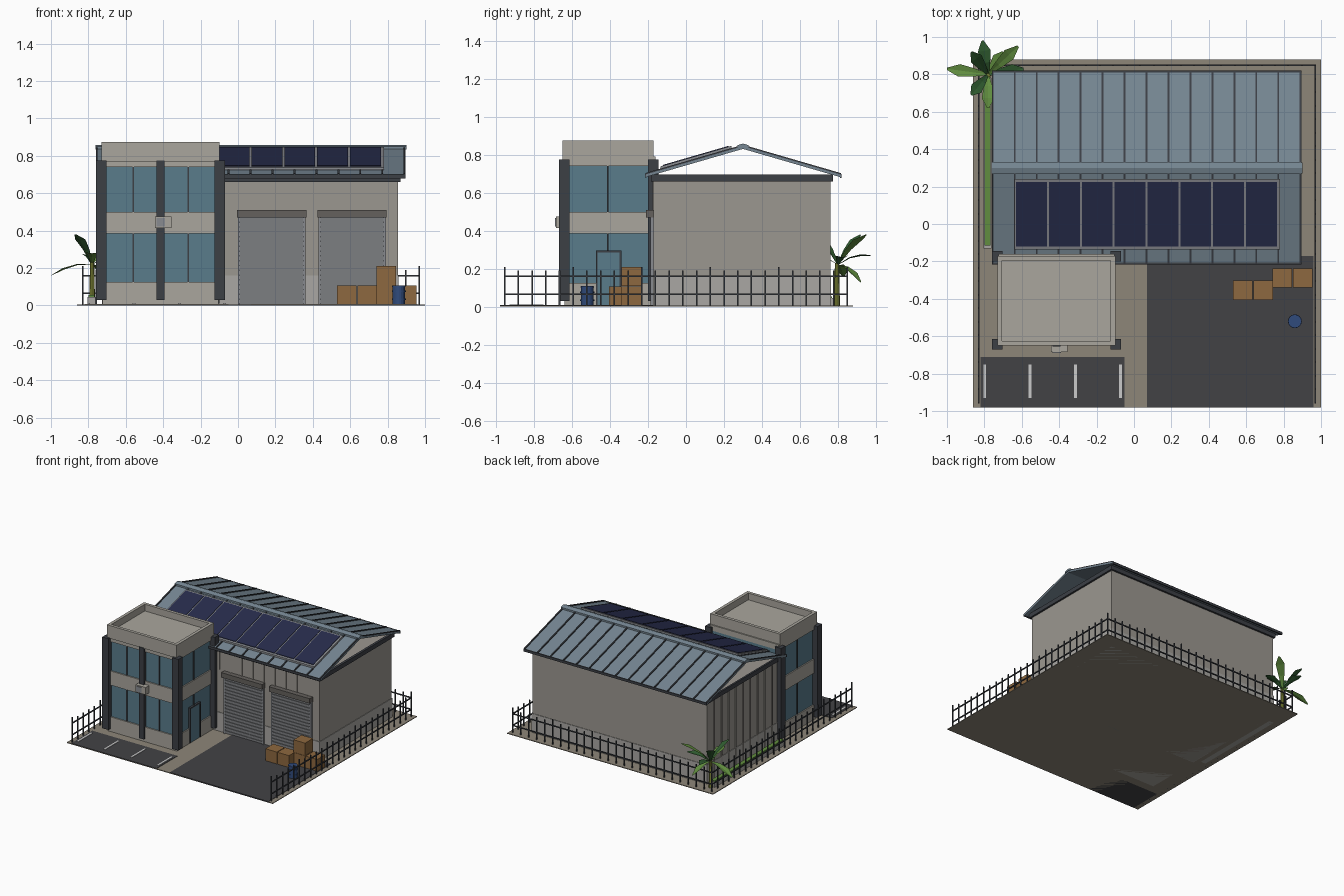
import bpy, bmesh, math
from mathutils import Vector

if "Cube" in bpy.data.objects:
    bpy.data.objects.remove(bpy.data.objects["Cube"])


def mat(name, r, g, b):
    m = bpy.data.materials.new(name)
    m.diffuse_color = (r, g, b, 1)
    m.use_nodes = True
    m.node_tree.nodes["Principled BSDF"].inputs["Base Color"].default_value = m.diffuse_color
    return m


TAN = mat("paving", .27, .24, .19)
ASPHALT = mat("asphalt", .055, .055, .06)
WHITE = mat("white_paint", .6, .6, .6)
WALL = mat("wall", .33, .31, .28)
PLINTH = mat("plinth", .40, .39, .37)
CREAM = mat("cream", .40, .38, .34)
DARK = mat("dark_metal", .045, .05, .06)
GLASS = mat("glass", .10, .20, .26)
ROOF = mat("roof_sheet", .18, .24, .29)
SOLAR = mat("solar_cell", .02, .025, .07)
ALU = mat("aluminium", .25, .26, .28)
SHUTTER = mat("shutter", .20, .21, .22)
HOOD = mat("shutter_hood", .13, .12, .11)
CARD = mat("cardboard", .27, .14, .05)
BLUE = mat("drum_blue", .03, .07, .2)
GREEN = mat("leaf_green", .12, .27, .05)
DEEP = mat("leaf_dark", .03, .11, .03)
TRUNK = mat("trunk", .22, .25, .04)


def finish(name, bm, m):
    bmesh.ops.recalc_face_normals(bm, faces=bm.faces)
    me = bpy.data.meshes.new(name)
    bm.to_mesh(me)
    bm.free()
    me.materials.append(m)
    ob = bpy.data.objects.new(name, me)
    bpy.context.collection.objects.link(ob)
    return ob


def boxes(name, m, *items):
    """Boxes given as (x0, x1, y0, y1, z0, z1), joined in one object."""
    bm = bmesh.new()
    for x0, x1, y0, y1, z0, z1 in items:
        vs = bmesh.ops.create_cube(bm, size=1)["verts"]
        for v in vs:
            v.co = ((x0 + x1) / 2 + v.co.x * (x1 - x0),
                    (y0 + y1) / 2 + v.co.y * (y1 - y0),
                    (z0 + z1) / 2 + v.co.z * (z1 - z0))
    return finish(name, bm, m)


def prisms(name, m, profile, spans):
    """Side profile (y, z) extruded along x for every (x0, x1) span."""
    bm = bmesh.new()
    for x0, x1 in spans:
        f = bm.faces.new([bm.verts.new((x0, y, z)) for y, z in profile])
        g = bmesh.ops.extrude_face_region(bm, geom=[f])["geom"]
        bmesh.ops.translate(bm, vec=(x1 - x0, 0, 0),
                            verts=[v for v in g if isinstance(v, bmesh.types.BMVert)])
    return finish(name, bm, m)


# Ground
boxes("ground_slab", TAN, (-.86, 1, -.98, .88, 0, .006))
boxes("driveway", ASPHALT, (.07, .96, -.98, -.17, 0, .009))
boxes("parking_bay", ASPHALT, (-.82, -.05, -.98, -.71, 0, .009))
boxes("parking_lines", WHITE, *[(-.805 + .242 * i, -.79 + .242 * i, -.93, -.75, .005, .012) for i in range(4)])

# Warehouse body
boxes("warehouse_walls", WALL, (-.72, .855, -.17, .76, 0, .68))
boxes("wall_plinth", PLINTH, (-.724, .859, -.174, .764, 0, .16))
boxes("wall_top_trim", DARK, (-.73, .87, -.185, -.165, .66, .695), (-.73, .87, .755, .775, .66, .695),
      (-.73, -.715, -.185, .775, .66, .695), (.85, .87, -.185, .775, .66, .695))
boxes("front_wall_ribs", WALL, *[(x, x + .008, -.176, -.17, .51, .66) for x in [-.05 + .1 * i for i in range(9)]])
boxes("left_wall_ribs", WALL, *[(-.728, -.72, y, y + .008, 0, .66) for y in [-.08 + .093 * i for i in range(9)]])

# Roller doors
for side, x in (("left", 0), ("right", .43)):
    boxes(side + "_roller_door", SHUTTER, (x + .01, x + .35, -.178, -.165, 0, .475),
          *[(x + .012, x + .348, -.183, -.17, .012 + .0257 * i, .03 + .0257 * i) for i in range(18)])
    boxes(side + "_door_guides", ALU, (x, x + .012, -.188, -.165, 0, .475), (x + .348, x + .36, -.188, -.165, 0, .475))
    boxes(side + "_door_hood", HOOD, (x - .005, x + .365, -.21, -.165, .47, .51))

# Gable roof, open below at both ends
RIDGE, SLOPE = .30, .29


def rz(y, lift=0):
    return .845 - SLOPE * abs(y - RIDGE) + lift


def gable(lo, hi, y0=-.213, y1=.815):
    ys = (y0, RIDGE, y1)
    return [(y, rz(y, lo)) for y in ys] + [(y, rz(y, hi)) for y in reversed(ys)]


prisms("roof_sheet", ROOF, gable(-.014, 0), [(-.76, .895)])
prisms("roof_seams", DARK, gable(-.002, .008),
       [(-.76 + .1174 * i, -.75 + .1174 * i) for i in range(15)])
prisms("ridge_cap", ROOF, gable(-.002, .014, .27, .33), [(-.762, .9)])
boxes("eave_edges", DARK, (-.76, .895, -.217, -.207, .68, .7), (-.76, .895, .81, .82, .678, .698))


# Solar array
def on_slope(y0, y1, lo, hi):
    return [(y0, rz(y0, lo)), (y1, rz(y1, lo)), (y1, rz(y1, hi)), (y0, rz(y0, hi))]


prisms("solar_frame", ALU, on_slope(-.135, .24, .005, .02), [(-.64, .78)])
prisms("solar_panels", SOLAR, on_slope(-.12, .225, .015, .024),
       [(-.63 + .1755 * i, -.465 + .1755 * i) for i in range(8)])

# Office block
X0, X1, Y0, Y1 = -.725, -.105, -.64, -.16
boxes("office_walls", CREAM, (X0, X1, Y0, Y1, 0, .125), (X0, X1, Y0, Y1, .385, .5),
      (X0, X1, Y0, Y1, .74, .79))
boxes("office_glass", GLASS, (X0 + .01, X1 - .01, Y0 + .01, Y1, .12, .39),
      (X0 + .01, X1 - .01, Y0 + .01, Y1, .495, .745))
boxes("parapet", CREAM, (-.73, -.1, -.65, -.625, .77, .875), (-.73, -.1, -.195, -.17, .77, .875),
      (-.73, -.705, -.65, -.17, .77, .875), (-.125, -.1, -.65, -.17, .77, .875),
      (-.71, -.12, -.63, -.19, .79, .82))
boxes("corner_columns", DARK, *[(x, x + .056, y, y + .056, .03, .775)
                                for x in (-.758, -.126) for y in (-.67, -.2)])
boxes("front_centre_column", DARK, (-.435, -.392, -.655, -.62, .03, .775))
bars = []
for z0, z1 in ((.125, .385), (.5, .74)):
    bars += [(x, x + .008, -.638, -.62, z0, z1) for x in (-.565, -.27)]
    bars += [(x, x + .018, -.415, -.407, z0, z1) for x in (-.723, -.125)]
boxes("window_mullions", DARK, *bars)
boxes("side_door_frame", DARK, (-.115, -.098, -.475, -.465, .01, .295), (-.115, -.098, -.35, -.34, .01, .295),
      (-.115, -.098, -.475, -.34, .285, .295))
boxes("side_door_glass", GLASS, (-.115, -.101, -.465, -.35, .01, .285))
boxes("air_conditioner", CREAM, (-.445, -.355, -.685, -.64, .415, .475))
boxes("air_conditioner_grille", ALU, (-.437, -.39, -.69, -.68, .422, .468))

# Perimeter fence on three sides
FX0, FX1, FY0, FY1, T = -.83, .97, -.955, .85, .004
rails = []
for z in (.065, .16):
    rails += [(x - T, x + T, FY0, FY1, z - T, z + T) for x in (FX0, FX1)]
    rails.append((FX0, FX1, FY1 - T, FY1 + T, z - T, z + T))
boxes("fence_rails", DARK, *rails)
N = 25
posts = []
for i in range(N + 1):
    h = .21 if i % 5 == 0 else .19
    y, x = FY0 + (FY1 - FY0) * i / N, FX0 + (FX1 - FX0) * i / N
    posts += [(px - T, px + T, y - T, y + T, 0, h) for px in (FX0, FX1)]
    posts.append((x - T, x + T, FY1 - T, FY1 + T, 0, h))
boxes("fence_posts", DARK, *posts)

# Cartons and drum
for i, (x, y, z) in enumerate([(.53, -.405, 0), (.64, -.405, 0), (.74, -.34, 0), (.85, -.34, 0), (.74, -.34, .104)]):
    boxes("carton_%d" % (i + 1), CARD, (x, x + .104, y, y + .102, z + .004, z + .106))
bm = bmesh.new()
for r, z0, z1 in ((.033, .005, .108), (.037, .03, .038), (.037, .072, .08), (.036, .1, .106)):
    vs = bmesh.ops.create_cone(bm, cap_ends=True, segments=16, radius1=r, radius2=r, depth=z1 - z0)["verts"]
    bmesh.ops.translate(bm, vec=(.86, -.52, (z0 + z1) / 2), verts=vs)
finish("drum", bm, BLUE)

# Planter strip
boxes("planter", PLINTH, (-.805, -.762, -.13, .78, 0, .045))
boxes("planter_grass", GREEN, (-.8, -.767, -.115, .77, .04, .055))

# Palm
bm = bmesh.new()
vs = bmesh.ops.create_cone(bm, cap_ends=True, segments=8, radius1=.016, radius2=.011, depth=.23)["verts"]
bmesh.ops.translate(bm, vec=(-.78, .795, .115), verts=vs)
finish("palm_trunk", bm, TRUNK)
crown = Vector((-.78, .80, .22))
tips = [(-1, .83, .16), (-.81, .98, .27), (-.62, .95, .38), (-.59, .83, .26),
        (-.78, .62, .28), (-.87, .69, .38), (-.70, .92, .13), (-.87, .92, .38)]
for i, tip in enumerate(tips):
    d = Vector(tip) - crown
    side = Vector((-d.y, d.x, 0)).normalized()
    bm = bmesh.new()
    rows = []
    for t, w in ((0, .005), (.35, .022), (.7, .034), (1, .006)):
        c = crown + d * t + Vector((0, 0, .1 * t * (1 - t)))
        rows.append([bm.verts.new(c + side * w * s + Vector((0, 0, -.25 * w * (1 - abs(s))))) for s in (-1, 0, 1)])
    for a, b in zip(rows, rows[1:]):
        for k in (0, 1):
            bm.faces.new((a[k], a[k + 1], b[k + 1], b[k]))
    finish("palm_leaf_%d" % (i + 1), bm, GREEN if i % 2 == 0 else DEEP)
